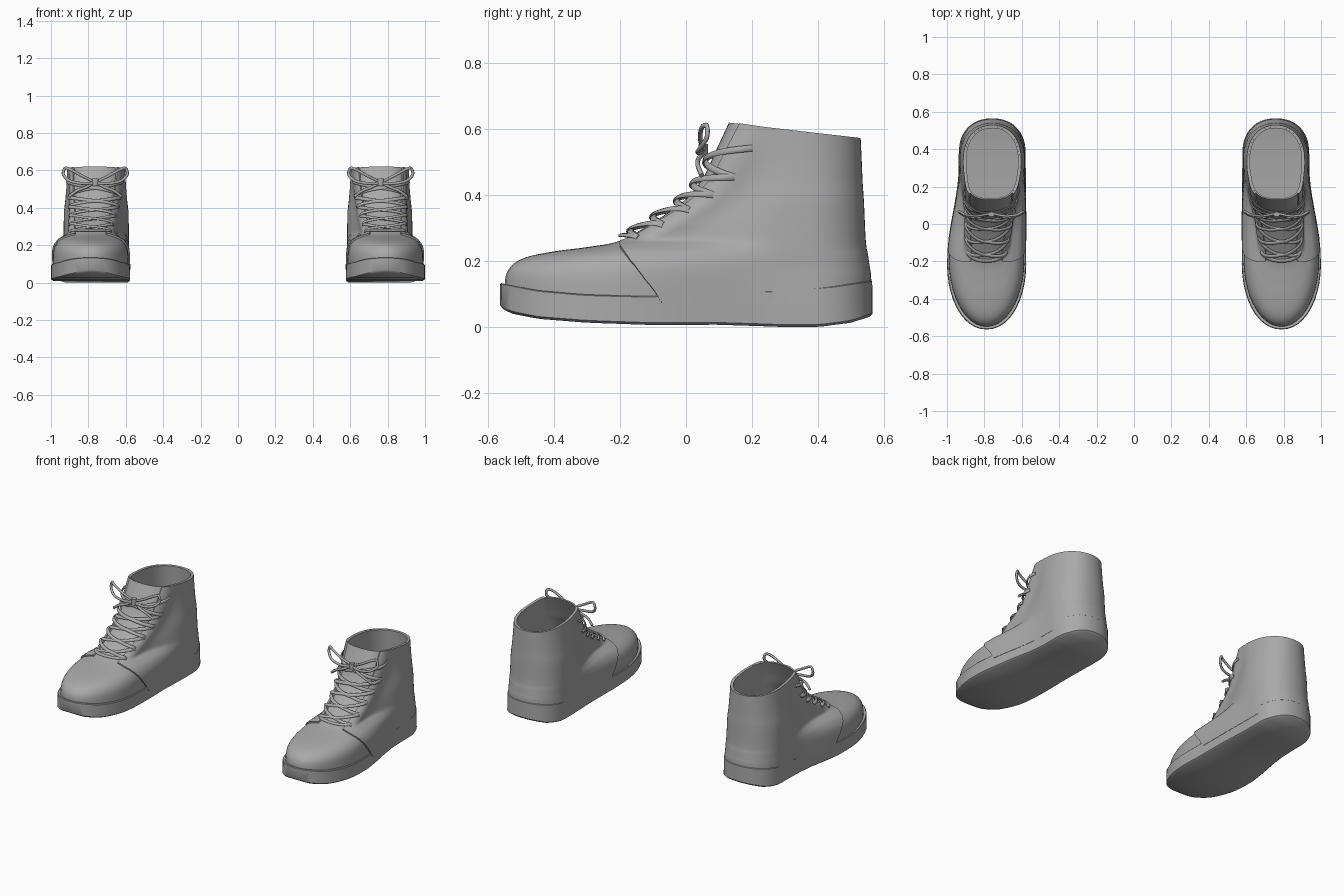
import bpy, math
from mathutils import Vector

if "Cube" in bpy.data.objects:
    bpy.data.objects.remove(bpy.data.objects["Cube"])

grey = bpy.data.materials.new("plain grey")
grey.diffuse_color = (0.4, 0.4, 0.4, 1)
grey.use_nodes = True
grey.node_tree.nodes["Principled BSDF"].inputs["Base Color"].default_value = grey.diffuse_color
N = 28                                   # points along each side of a ring

# Upper rings: front y, front z, back y, back z, front half width, heel half width, toe cap length, bluntness
RINGS = [
    (-.548, .07, .553, .07, .203, .170, .36, 2.0),
    (-.548, .145, .552, .15, .201, .167, .36, 2.0),
    (-.530, .185, .548, .18, .195, .166, .36, 2.0),
    (-.485, .212, .545, .20, .183, .166, .34, 2.0),
    (-.400, .230, .542, .22, .167, .166, .29, 2.1),
    (-.300, .243, .538, .24, .145, .166, .21, 2.3),
    (-.200, .262, .535, .27, .118, .166, .13, 2.5),
    (-.110, .312, .533, .31, .120, .165, .12, 2.6),
    (-.010, .380, .530, .38, .125, .163, .12, 2.6),
    (.050, .450, .526, .44, .130, .156, .12, 2.6),
    (.088, .530, .523, .51, .135, .150, .12, 2.6),
    (.130, .620, .520, .573, .135, .146, .12, 2.6)]
TOP = len(RINGS) - 1


def catmull(pts, t):
    i = min(int(t), len(pts) - 2)
    f = t - i
    p = [pts[max(0, min(len(pts) - 1, i + k))] for k in (-1, 0, 1, 2)]
    return [b + .5 * f * (c - a + f * (2*a - 5*b + 4*c - d + f * (3*(b - c) + d - a)))
            for a, b, c, d in zip(*p)]


def ease(x):
    x = max(0, min(1, x))
    return x * x * (3 - 2 * x)


def table(pts, x):
    for (x0, z0), (x1, z1) in zip(pts, pts[1:]):
        if x <= x1:
            return z0 + (z1 - z0) * max(0, x - x0) / (x1 - x0)
    return pts[-1][1]


def outline(ring, v, side):
    """Point on a foot-shaped ring: v runs from toe (0) to heel (1)."""
    yf, zf, yb, zb, wf, wh, lf, n = ring
    v = max(0.0, min(1.0, v))
    lb, cap = .18, 1
    if v < .4:
        a = v / .4 * math.pi / 2
        y = yf + lf * (1 - max(0, math.cos(a)) ** (2 / n))
        cap = max(0, math.sin(a)) ** (2 / n)
    elif v > .6:
        a = (1 - v) / .4 * math.pi / 2
        y = yb - lb * (1 - max(0, math.cos(a)) ** (2 / 2.2))
        cap = max(0, math.sin(a)) ** (2 / 2.2)
    else:
        y = yf + lf + (yb - lb - yf - lf) * (v - .4) / .2
    y0 = min(yf + lf, .2)
    w = wf + (wh - wf) * ease((y - y0) / (.32 - y0))
    x = .788 - .03 * ease((y + .2) / .5) + side * w * cap
    return Vector((x, y, zf + (zb - zf) * (y - yf) / (yb - yf)))


def surface(t, u):
    return outline(catmull(RINGS, t), abs(u), 1 if u >= 0 else -1)


def normal(t, u):
    t = min(t, TOP - .02)
    du = surface(t, u + .01) - surface(t, u - .01)
    dt = surface(t + .01, u) - surface(t - .01, u)
    return du.cross(dt).normalized()


def finish(name, verts, faces, thick=0, offset=0, angle=40):
    me = bpy.data.meshes.new(name)
    me.from_pydata([tuple(v) for v in verts], [], faces)
    me.materials.append(grey)
    ob = bpy.data.objects.new(name, me)
    bpy.context.collection.objects.link(ob)
    bpy.ops.object.select_all(action='DESELECT')
    ob.select_set(True)
    bpy.context.view_layer.objects.active = ob
    if thick:
        m = ob.modifiers.new("thickness", 'SOLIDIFY')
        m.thickness, m.offset = thick, offset
        bpy.ops.object.modifier_apply(modifier=m.name)
    bpy.ops.object.shade_smooth_by_angle(angle=math.radians(angle))
    ob.modifiers.new("pair", 'MIRROR').use_mirror_merge = False
    return ob


def grid(rows, closed):
    n = len(rows[0])
    faces = [(i*n + j, i*n + (j+1) % n, (i+1)*n + (j+1) % n, (i+1)*n + j)
             for i in range(len(rows) - 1) for j in range(n if closed else n - 1)]
    return [p for r in rows for p in r], faces


def full_ring(f):
    return [f(j / N, 1) for j in range(N + 1)] + [f(j / N, -1) for j in range(N - 1, 0, -1)]


# Vamp, tongue and lining in one shell
steps = [i * TOP / 44 for i in range(45)]
rows = [full_ring(lambda v, s, t=t: surface(t, v * s)) for t in steps]
finish("vamp_and_tongue", *grid(rows, True), thick=.008, offset=-1)


# Quarter panels wrapping the ankle, open over the tongue
def throat(t):
    v = .17 + .06 * max(0, t - 6) / 5
    while v < .8:
        p = surface(t, v)
        if p.y >= -.2 + max(0, .24 - p.z) * .76:
            break
        v += .002
    return v


rows = []
for t in steps:
    v0 = throat(t)
    vs = [v0 + (1 - v0) * j / N for j in range(N + 1)]
    rows.append([surface(t, v) for v in vs] + [surface(t, -v) for v in vs[-2::-1]])
finish("quarter", *grid(rows, False), thick=.009, offset=1)

# Sole with toe spring and a dipping top edge
BOTTOM = [(-.565, .062), (-.53, .042), (-.45, .026), (-.3, .014), (-.1, .007),
          (.1, .008), (.3, .001), (.4, .001), (.5, .014), (.565, .035)]
UPPER = [(-.565, .135), (-.45, .112), (-.3, .099), (-.1, .094),
         (.1, .106), (.3, .112), (.45, .125), (.565, .142)]


def sole_ring(grow, heights, lift=0):
    def f(v, s):
        p = outline((-.563 - grow, 0, .564 + grow, 0, .211 + grow, .177 + grow, .36, 2.1), v, s)
        p.z = table(heights, p.y) + lift
        return p
    return full_ring(f)


rows = [sole_ring(-.008, BOTTOM), sole_ring(.001, BOTTOM, .007),
        sole_ring(0, UPPER, -.003), sole_ring(-.003, UPPER)]
verts, faces = grid(rows, True)
R = 2 * N
for base, flip in ((0, True), (3 * R, False)):
    for j in range(N):
        q = list(dict.fromkeys([j, j + 1, R - j - 1, (R - j) % R]))
        q = [base + k for k in q]
        faces.append(q[::-1] if flip else q)
finish("sole", verts, faces)


# Flat laces following the surface
def ribbon(name, pts, norms, hw, ht):
    rows = []
    for i, (p, n) in enumerate(zip(pts, norms)):
        d = (pts[min(i + 1, len(pts) - 1)] - pts[max(i - 1, 0)]).normalized()
        s = n.cross(d).normalized()
        m = d.cross(s)
        rows.append([p + s * hw * math.cos(a) + m * ht * math.sin(a)
                     for a in (k * math.pi / 4 for k in range(8))])
    verts, faces = grid(rows, True)
    last = len(verts) - 8
    faces += [tuple(range(7, -1, -1)), tuple(range(last, last + 8))]
    return finish(name, verts, faces, angle=60)


def lace(name, a, b, bulge):
    pts, norms = [], []
    for i in range(25):
        f = i / 24
        t, u = a[0] + (b[0] - a[0]) * f, a[1] + (b[1] - a[1]) * f
        n = normal(t, u)
        pts.append(surface(t, u) + n * (.009 + bulge * min(1, 5 * math.sin(math.pi * f)) * .5))
        norms.append(n)
    ribbon(name, pts, norms, .010, .005)


EYES = [(6.1, .25), (6.9, .27), (7.6, .29), (8.3, .32), (9.1, .36), (10.2, .38)]
lace("lace_bar", EYES[0], (EYES[0][0], -EYES[0][1]), .012)
for k, ((t0, u0), (t1, u1)) in enumerate(zip(EYES, EYES[1:])):
    lace(f"lace_right_{k}", (t0, u0), (t1, -u1), .012)
    lace(f"lace_left_{k}", (t0, -u0), (t1, u1), .024)

# Bow: two loops, two tails and a knot
KNOT = Vector((.763, .058, .535))
LOOP = [(0, 0, 0), (.07, -.015, .035), (.135, -.01, .07), (.163, .005, .075), (.17, .005, .04),
        (.135, -.015, .008), (.07, -.022, -.005), (0, -.005, -.004)]
TAIL = [(0, 0, 0), (.05, -.02, -.025), (.1, -.022, -.045), (.14, -.01, -.075)]
for s, side in ((1, "outer"), (-1, "inner")):
    for part, path in (("loop", LOOP), ("tail", TAIL)):
        curve = [catmull(path, i / 6) for i in range(6 * (len(path) - 1) + 1)]
        pts = [KNOT + Vector((s * x, y, z)) for x, y, z in curve]
        ribbon(f"bow_{part}_{side}", pts, [Vector((0, -1, .3))] * len(pts), .008, .007)
ribbon("bow_knot", [KNOT + Vector((0, -.006, z)) for z in (-.02, -.014, 0, .014, .02)],
       [Vector((0, -1, 0))] * 5, .018, .014)
